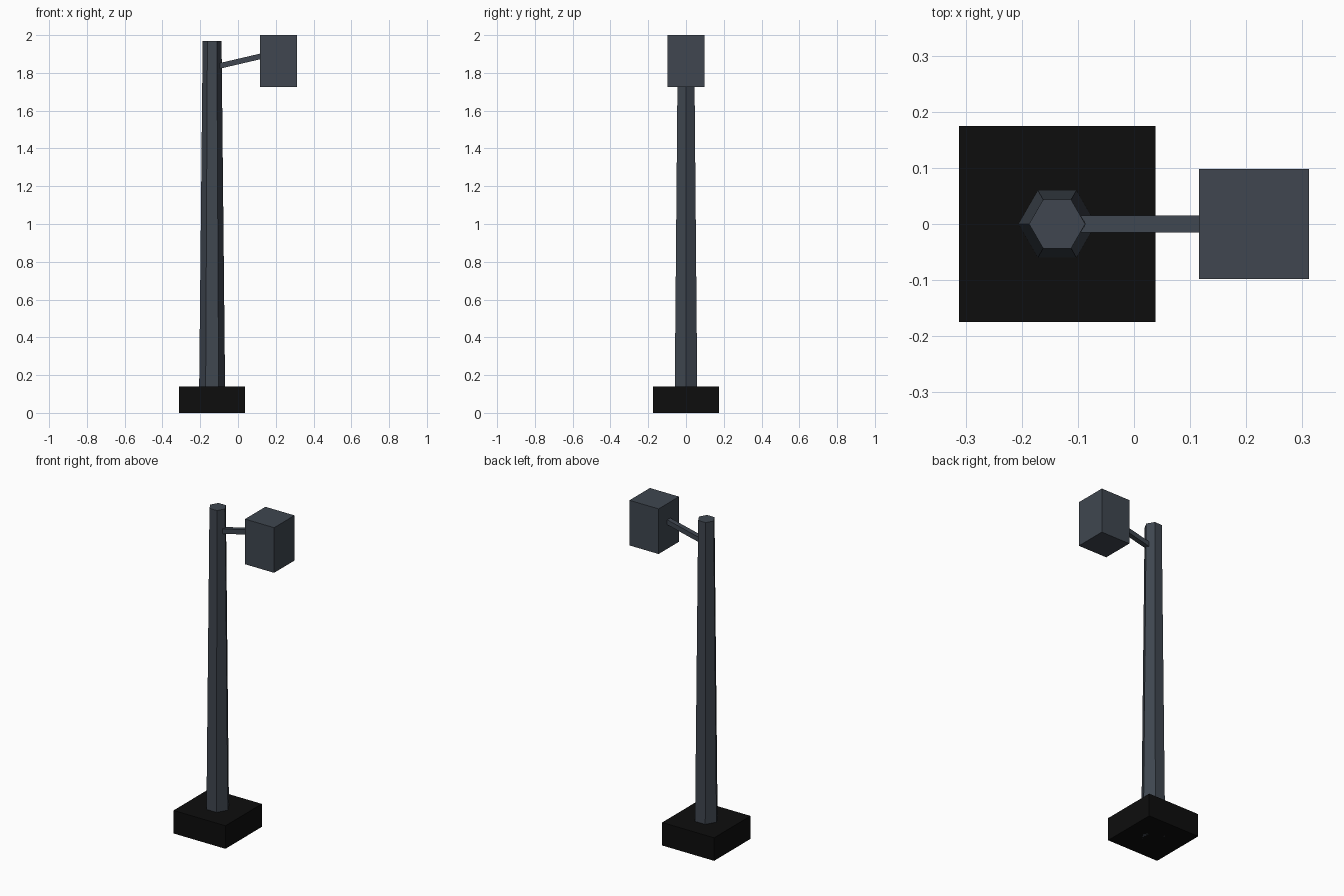
import bpy
import math
from mathutils import Vector

cube = bpy.data.objects.get("Cube")
if cube:
    bpy.data.objects.remove(cube, do_unlink=True)


def make_material(name, rgb):
    mat = bpy.data.materials.new(name)
    mat.use_nodes = True
    color = (*rgb, 1.0)
    mat.diffuse_color = color
    mat.node_tree.nodes["Principled BSDF"].inputs["Base Color"].default_value = color
    return mat


def finish(name, mat):
    obj = bpy.context.object
    obj.name = obj.data.name = name
    obj.data.materials.append(mat)
    return obj


def box(name, center, size, mat, tilt=0.0):
    bpy.ops.mesh.primitive_cube_add(size=1, location=center, rotation=(0, tilt, 0))
    bpy.context.object.scale = size
    return finish(name, mat)


steel = make_material("slate grey", (0.050, 0.062, 0.080))
black = make_material("black", (0.004, 0.004, 0.004))

POLE_X = -0.137
POLE_TOP = 1.97

# Square footing
box("base", (POLE_X, 0, 0.07), (0.35, 0.35, 0.14), black)

# Tapered six-sided pole with corners pointing along x
bpy.ops.mesh.primitive_cone_add(
    vertices=6, radius1=0.07, radius2=0.05, depth=POLE_TOP,
    location=(POLE_X, 0, POLE_TOP / 2), rotation=(0, 0, math.pi / 6))
finish("pole", steel)

# Lamp housing
box("lamp_head", (0.214, 0, 1.8625), (0.196, 0.196, 0.275), steel)

# Sloping arm, its ends sunk into the pole and the lamp head
start, end = Vector((-0.11, 0, 1.834)), Vector((0.13, 0, 1.89))
span = end - start
box("arm", (start + end) / 2, (span.length, 0.03, 0.029), steel,
    tilt=-math.atan2(span.z, span.x))
